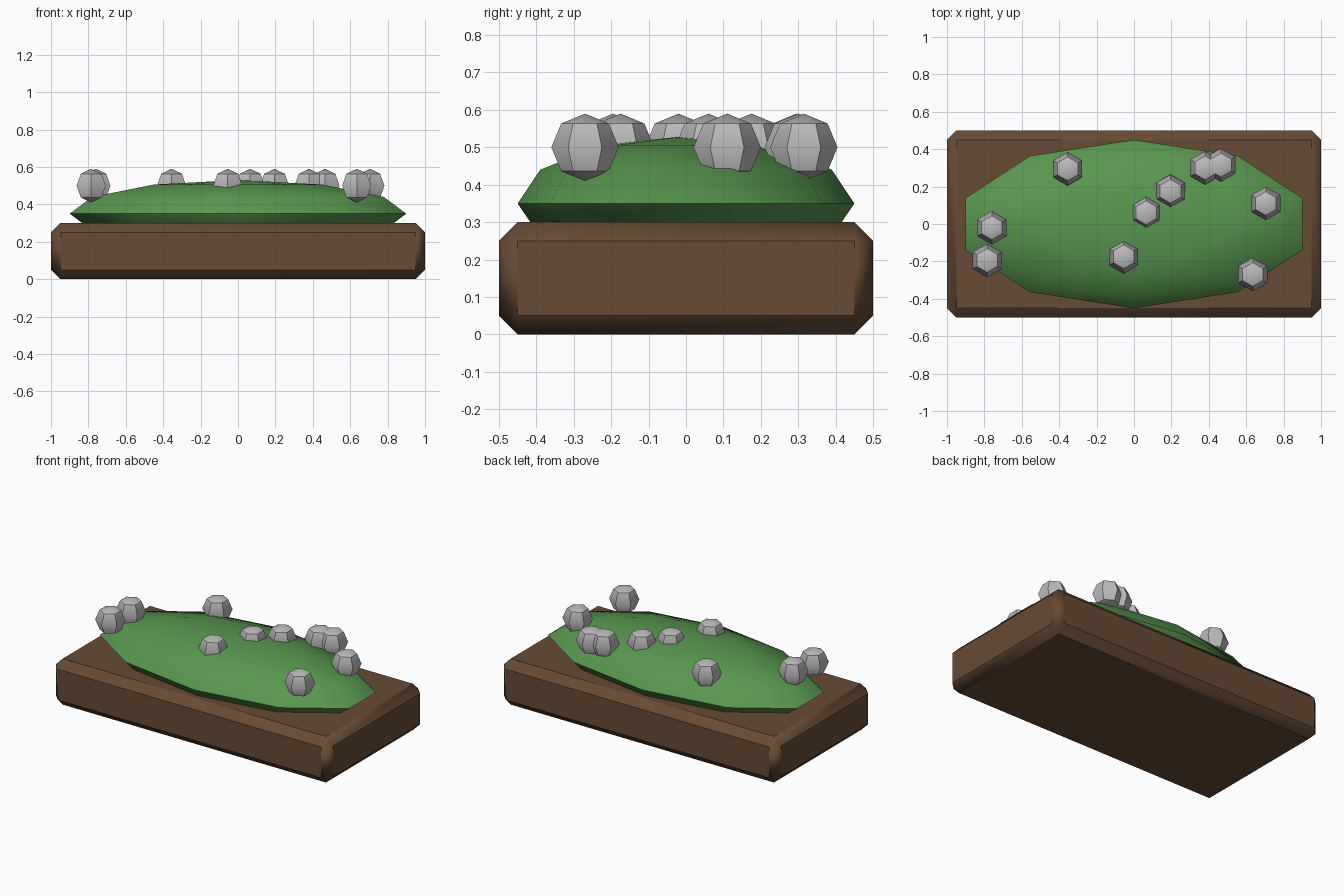
import bpy
import math

cube = bpy.data.objects.get("Cube")
if cube:
    bpy.data.objects.remove(cube, do_unlink=True)


def make_material(name, color):
    mat = bpy.data.materials.new(name)
    mat.use_nodes = True
    mat.diffuse_color = (*color, 1)
    mat.node_tree.nodes["Principled BSDF"].inputs["Base Color"].default_value = (*color, 1)
    return mat


def finish(obj, name, mat, angle):
    obj.name = name
    obj.data.materials.append(mat)
    bpy.ops.object.transform_apply(location=False, rotation=False, scale=True)
    bpy.ops.object.shade_smooth_by_angle(angle=math.radians(angle))
    return obj


def ellipsoid(name, mat, segments, rings, location, scale):
    bpy.ops.mesh.primitive_uv_sphere_add(segments=segments, ring_count=rings,
                                         radius=1, location=location)
    obj = bpy.context.object
    obj.scale = scale
    return finish(obj, name, mat, 40)


soil = make_material("soil brown", (0.135, 0.07, 0.035))
grass = make_material("grass green", (0.1, 0.31, 0.08))
stone = make_material("stone grey", (0.5, 0.5, 0.5))

# Earth slab with chamfered edges
bpy.ops.mesh.primitive_cube_add(size=1, location=(0, 0, 0.15))
slab = bpy.context.object
slab.scale = (2, 1, 0.3)
finish(slab, "earth_slab", soil, 60)
bevel = slab.modifiers.new("Chamfer", 'BEVEL')
bevel.width = 0.05
bevel.segments = 1
bpy.ops.object.modifier_apply(modifier=bevel.name)
bpy.ops.object.shade_smooth_by_angle(angle=math.radians(60))
weighted = slab.modifiers.new("Flat Faces", 'WEIGHTED_NORMAL')
weighted.keep_sharp = True

# Faceted grass mound
ellipsoid("grass_mound", grass, 10, 6, (0, 0, 0.35), (0.946, 0.45, 0.18))

# Stones scattered over the mound
STONES = [(-0.355, 0.295), (0.38, 0.30), (0.465, 0.315), (0.195, 0.175),
          (0.065, 0.06), (0.705, 0.11), (-0.76, -0.02), (-0.785, -0.195),
          (-0.055, -0.175), (0.635, -0.27)]
for i, (x, y) in enumerate(STONES, 1):
    ellipsoid(f"stone_{i}", stone, 6, 4, (x, y, 0.5), (0.09, 0.09, 0.09))
